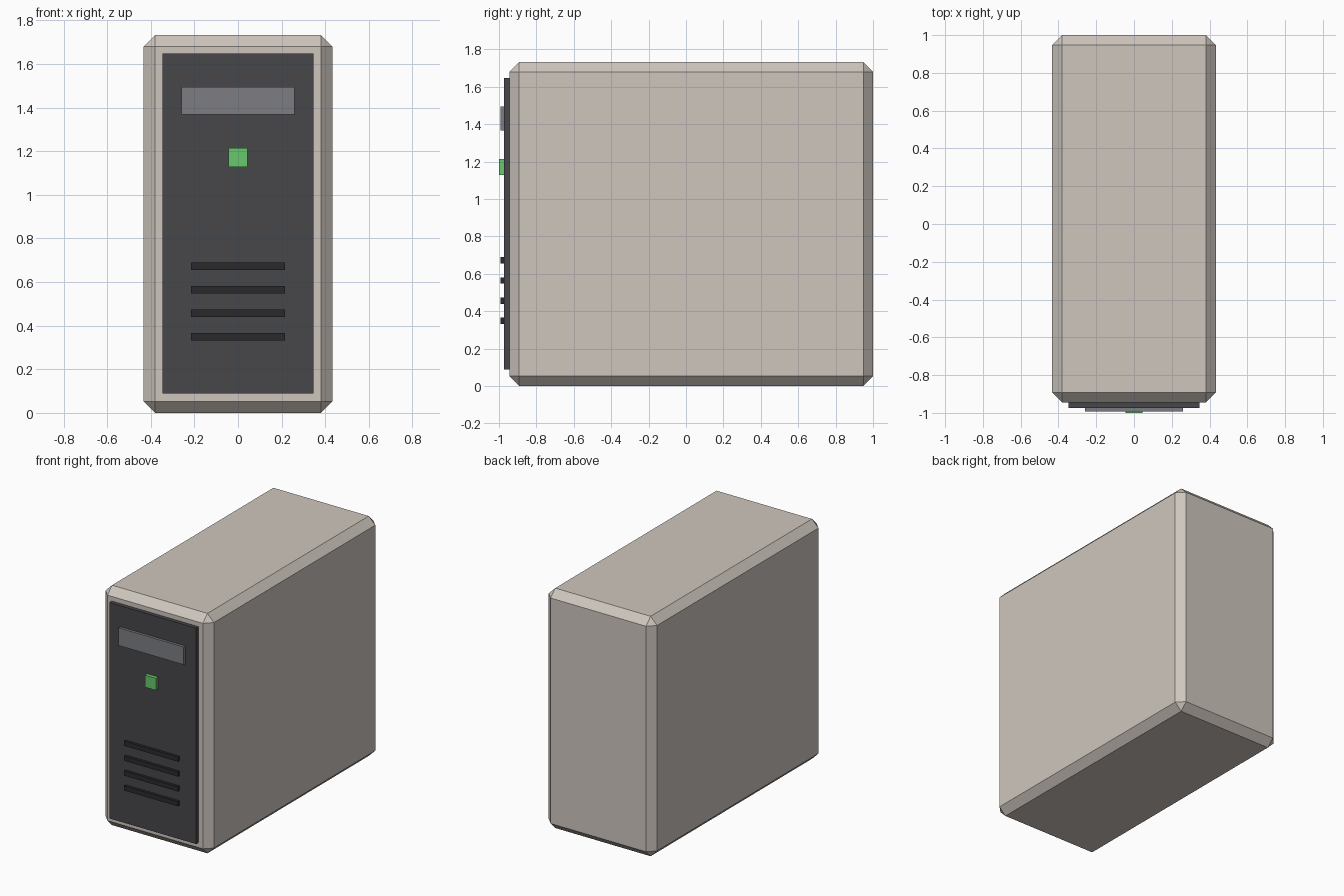
import bpy
import bmesh

if "Cube" in bpy.data.objects:
    bpy.data.objects.remove(bpy.data.objects["Cube"])


def material(name, rgb):
    m = bpy.data.materials.new(name)
    m.diffuse_color = (*rgb, 1.0)
    m.use_nodes = True
    m.node_tree.nodes["Principled BSDF"].inputs["Base Color"].default_value = m.diffuse_color
    return m


BEIGE = material("warm beige", (0.62, 0.565, 0.515))
CHARCOAL = material("charcoal", (0.063, 0.063, 0.069))
GREY = material("mid grey", (0.205, 0.208, 0.225))
GREEN = material("button green", (0.14, 0.57, 0.155))
BLACK = material("vent black", (0.023, 0.023, 0.024))


def box(name, x, y, z, mat, bevel=0.0):
    """Box from (min, max) ranges, with an optional flat chamfer."""
    bm = bmesh.new()
    bmesh.ops.create_cube(bm, size=1.0)
    for v in bm.verts:
        for i, (lo, hi) in enumerate((x, y, z)):
            v.co[i] = lo if v.co[i] < 0 else hi
    if bevel:
        bmesh.ops.bevel(bm, geom=bm.edges[:], offset=bevel,
                        segments=1, affect='EDGES')
    mesh = bpy.data.meshes.new(name)
    bm.to_mesh(mesh)
    bm.free()
    mesh.materials.append(mat)
    obj = bpy.data.objects.new(name, mesh)
    bpy.context.collection.objects.link(obj)
    return obj


# Chamfered case and raised front panel
box("case", (-0.433, 0.433), (-0.945, 1.0), (0.0, 1.732), BEIGE, bevel=0.052)
box("front_panel", (-0.346, 0.346), (-0.973, -0.93), (0.088, 1.647), CHARCOAL)

# Drive bay and power button
box("drive_bay", (-0.26, 0.26), (-0.992, -0.96), (1.367, 1.495), GREY)
box("power_button", (-0.044, 0.044), (-1.0, -0.96), (1.127, 1.214), GREEN)

# Vent bars
for i in range(4):
    zc = 0.349 + i * 0.1075
    box(f"vent_bar_{i + 1}", (-0.215, 0.215), (-0.992, -0.96),
        (zc - 0.017, zc + 0.017), BLACK)
